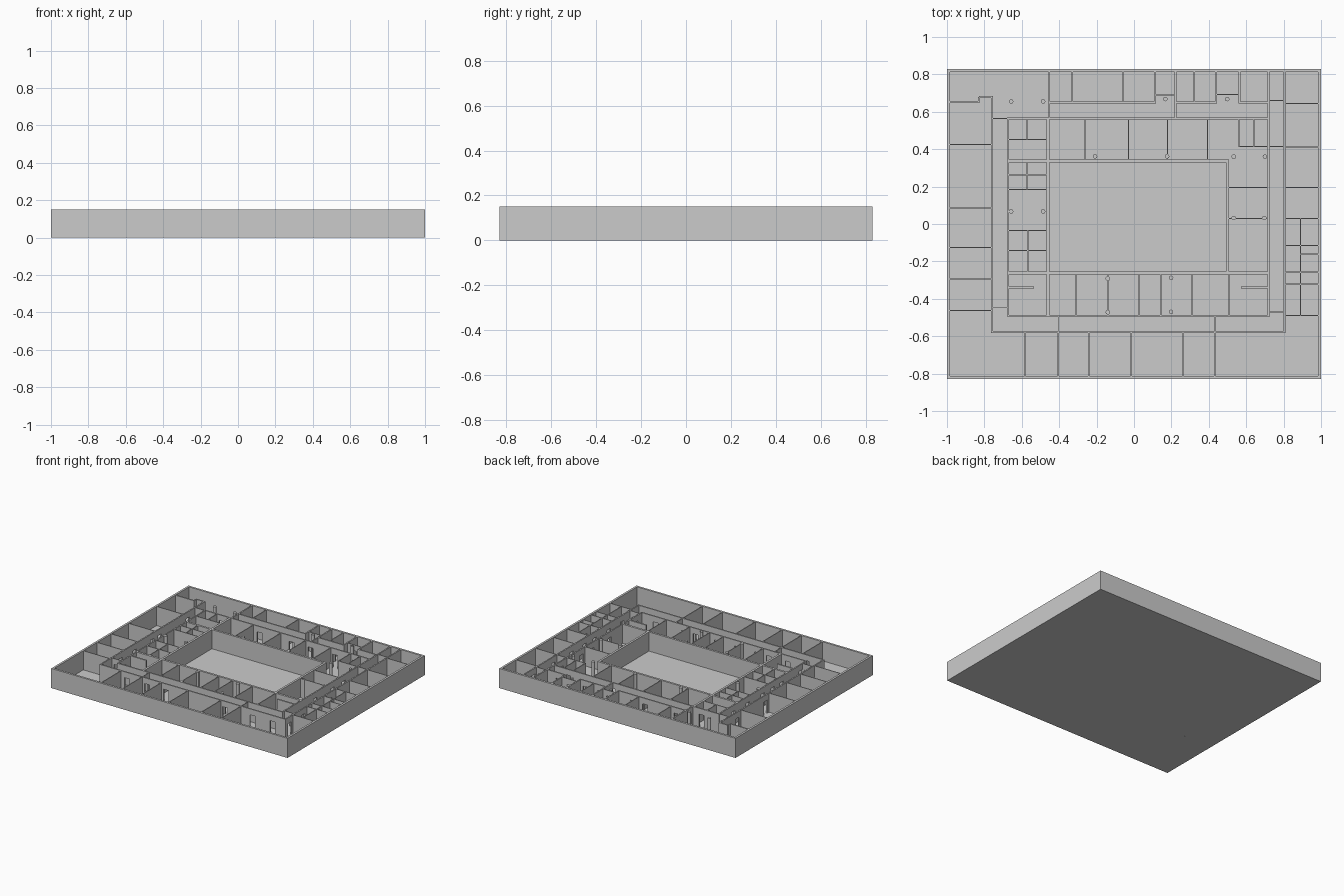
import bpy, bmesh

H, FLOOR, DOOR_H, DOOR_W = 0.15, 0.004, 0.105, 0.042


def box(bm, x0, x1, y0, y1, z0, z1):
    """Add an axis-aligned box to bm."""
    vs = bmesh.ops.create_cube(bm, size=1)["verts"]
    for v in vs:
        v.co = ((x0 + x1) / 2 + v.co.x * (x1 - x0),
                (y0 + y1) / 2 + v.co.y * (y1 - y0),
                (z0 + z1) / 2 + v.co.z * (z1 - z0))


def wall(bm, axis, pos, a, b, t, doors=()):
    """Wall along axis at pos from a to b, with lintelled door openings."""
    def piece(s, e, z0):
        if e - s < 1e-4:
            return
        if axis == "x":
            box(bm, s, e, pos - t / 2, pos + t / 2, z0, H)
        else:
            box(bm, pos - t / 2, pos + t / 2, s, e, z0, H)
    start = a
    for d in sorted(doors):
        piece(start, d - DOOR_W / 2, 0)
        piece(d - DOOR_W / 2, d + DOOR_W / 2, DOOR_H)
        start = d + DOOR_W / 2
    piece(start, b, 0)


def finish(bm, name):
    me = bpy.data.meshes.new(name)
    bm.to_mesh(me)
    bm.free()
    ob = bpy.data.objects.new(name, me)
    bpy.context.collection.objects.link(ob)
    return ob


def build(name, t, walls):
    bm = bmesh.new()
    for w in walls:
        wall(bm, w[0], w[1], w[2], w[3], t, w[4] if len(w) > 4 else ())
    return finish(bm, name)


# floor slab
bm = bmesh.new()
box(bm, -1, 1, -0.83, 0.83, 0, FLOOR)
finish(bm, "floor_slab")

# outer walls
build("outer_walls", 0.016, [
    ("x", 0.822, -1, 1), ("x", -0.822, -1, 1),
    ("y", -0.992, -0.814, 0.814), ("y", 0.992, -0.814, 0.814)])

# courtyard walls, running on to the corridor at the corners
build("courtyard_walls", 0.016, [
    ("x", 0.338, -0.67, 0.508), ("x", -0.263, -0.67, 0.72),
    ("y", -0.46, -0.49, 0.565), ("y", 0.5, -0.271, 0.346)])

# corridor walls with a door for each room
build("corridor_outer_walls", 0.01, [
    ("y", -0.76, -0.58, 0.68, (-0.51, -0.34, -0.17, 0.04, 0.13, 0.47)),
    ("x", 0.68, -0.83, -0.755), ("y", -0.83, 0.65, 0.68), ("x", 0.652, -0.985, -0.825),
    ("x", -0.578, -0.765, 0.81, (-0.62, -0.53, -0.36, -0.2, 0.22, 0.30, 0.53, 0.70)),
    ("y", 0.805, -0.58, 0.82, (-0.53, -0.37, -0.21, -0.04, 0.08, 0.24, 0.46, 0.7)),
    ("x", 0.65, -0.455, 0.115, (-0.38, -0.11, -0.01)),
    ("y", 0.113, 0.645, 0.82), ("y", 0.222, 0.57, 0.82),
    ("x", 0.65, 0.22, 0.445, (0.27, 0.39)),
    ("y", 0.438, 0.65, 0.82), ("y", 0.565, 0.65, 0.82),
    ("x", 0.65, 0.56, 0.725, (0.62,)),
    ("y", -0.453, 0.565, 0.82, (0.61,))])

build("corridor_inner_walls", 0.01, [
    ("x", 0.565, -0.675, 0.725, (-0.53, -0.30, -0.21, -0.06, 0.06, 0.22, 0.43, 0.6)),
    ("y", -0.673, -0.49, 0.57, (-0.42, -0.19, -0.08, 0.04, 0.22, 0.40, 0.5)),
    ("x", -0.492, -0.675, 0.725, (-0.52, -0.36, -0.26, -0.09, 0.08, 0.26, 0.36, 0.6)),
    ("y", 0.72, -0.49, 0.82, (-0.42, -0.1, 0.11, 0.24, 0.48))])

# corridor cross walls
build("corridor_cross_walls", 0.005, [
    ("x", 0.66, 0.72, 0.805, (0.762,)), ("x", -0.47, 0.72, 0.805, (0.762,)),
    ("x", 0.563, -0.76, -0.673, (-0.715,)), ("x", -0.445, -0.76, -0.673, (-0.715,)),
    ("y", -0.405, -0.578, -0.492, (-0.535,)), ("y", 0.432, -0.578, -0.492, (-0.535,))])

# partitions of the repeated room rows
rows = [
    ("y", 0.65, 0.82, (-0.33, -0.058, 0.322)),                        # back row
    ("y", 0.338, 0.565, (-0.262, -0.03, 0.18, 0.392)),                # inner back row
    ("y", -0.492, -0.263, (-0.31, -0.14, 0.027, 0.143, 0.31, 0.508)), # inner front row
    ("y", -0.82, -0.578, (-0.583, -0.405, -0.242, -0.015, 0.262, 0.432)),
    ("x", -0.985, -0.76, (0.425, 0.086, -0.125, -0.295, -0.462)),     # left row
    ("x", 0.805, 0.985, (0.645, 0.412, 0.195, 0.03, -0.115, -0.258, -0.322, -0.49)),
    ("x", -0.673, -0.46, (0.452, 0.263, 0.185, -0.035, -0.142)),      # inner left row
    ("x", 0.5, 0.72, (0.195, 0.03)),                                  # inner right row
]
build("room_partitions", 0.006,
      [(ax, p, a, b) for ax, a, b, ps in rows for p in ps])

# small closets, stair cores and service rooms
build("service_partitions", 0.006, [
    ("x", 0.69, 0.113, 0.222, (0.168,)), ("x", 0.693, 0.438, 0.565, (0.5,)),
    ("y", 0.56, 0.415, 0.565), ("y", 0.64, 0.415, 0.565), ("x", 0.415, 0.56, 0.805),
    ("y", -0.572, 0.452, 0.565), ("y", -0.572, 0.185, 0.338, (0.225,)),
    ("y", -0.568, -0.263, -0.035, (-0.09,)),
    ("y", 0.89, -0.49, 0.03, (-0.05, -0.29)), ("x", -0.162, 0.89, 0.985)])

# short stair walls
build("stair_walls", 0.012, [("x", -0.34, -0.673, -0.535), ("x", -0.34, 0.572, 0.72)])

# round columns
pairs = [(-0.657, 0.655), (-0.486, 0.655), (0.167, 0.668), (0.498, 0.668),
         (-0.208, 0.362), (0.177, 0.362), (0.533, 0.36), (0.7, 0.36),
         (-0.657, 0.067), (-0.486, 0.067), (0.533, 0.032), (0.697, 0.032),
         (-0.14, -0.292), (-0.14, -0.472), (0.198, -0.288), (0.198, -0.47)]
bm = bmesh.new()
for x, y in pairs:
    new = bmesh.ops.create_cone(bm, cap_ends=True, segments=16, radius1=0.012,
                                radius2=0.012, depth=H)["verts"]
    bmesh.ops.translate(bm, verts=new, vec=(x, y, H / 2))
columns = finish(bm, "round_columns")
bpy.context.view_layer.objects.active = columns
columns.select_set(True)
bpy.ops.object.shade_smooth_by_angle()
